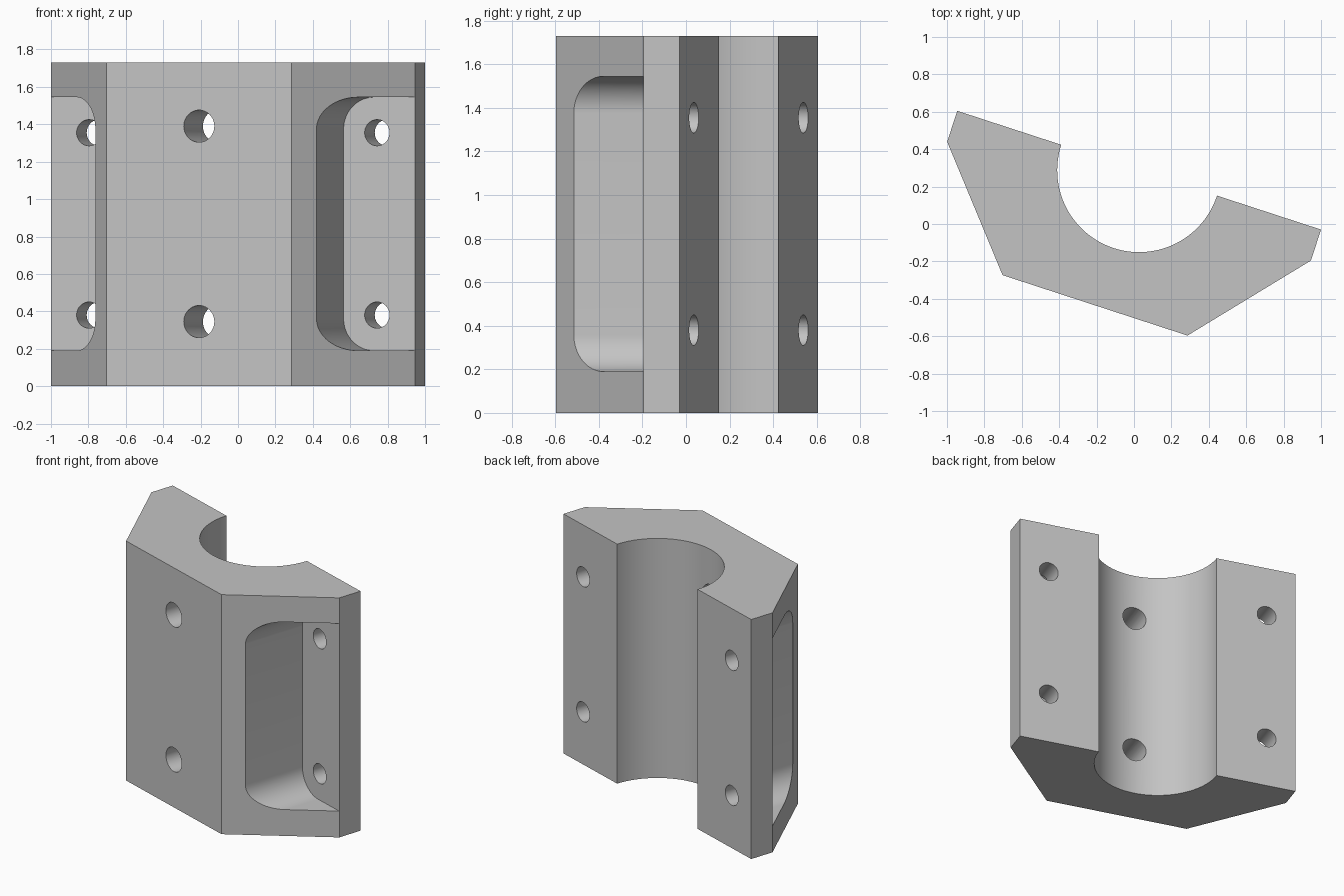
import bpy, bmesh, math
from mathutils import Matrix, Vector

HEIGHT = 1.73
HALF_WIDTH = 1.023      # half the mating face
LIP = -0.174            # depth of the flange edge and pocket floor
FRONT = -0.76           # depth of the front face
BORE = 0.438

if "Cube" in bpy.data.objects:
    bpy.data.objects.remove(bpy.data.objects["Cube"], do_unlink=True)

grey = bpy.data.materials.new("plain grey")
grey.use_nodes = True
colour = (0.55, 0.55, 0.55, 1)
grey.diffuse_color = colour
grey.node_tree.nodes["Principled BSDF"].inputs["Base Color"].default_value = colour


def prism(name, points, offset):
    """Extrude a closed outline of 3D points along an offset."""
    bm = bmesh.new()
    face = bm.faces.new([bm.verts.new(p) for p in points])
    top = bmesh.ops.extrude_face_region(bm, geom=[face])["geom"]
    bmesh.ops.translate(bm, vec=Vector(offset),
                        verts=[v for v in top if isinstance(v, bmesh.types.BMVert)])
    bmesh.ops.recalc_face_normals(bm, faces=bm.faces)
    mesh = bpy.data.meshes.new(name)
    bm.to_mesh(mesh)
    bm.free()
    mesh.materials.append(grey)
    obj = bpy.data.objects.new(name, mesh)
    bpy.context.collection.objects.link(obj)
    return obj


def arc(cx, cy, r, start, end, steps):
    angles = [math.radians(start + (end - start) * i / steps) for i in range(steps + 1)]
    return [(cx + r * math.cos(a), cy + r * math.sin(a)) for a in angles]


def hole(name, x, z, r, start, end):
    ring = arc(x, z, r, 0, 360, 40)[:-1]
    return prism(name, [(px, start, pz) for px, pz in ring], (0, end - start, 0))


# Clamp body: chamfered block with a half-round bore in its mating face
outline = [(HALF_WIDTH, 0), (HALF_WIDTH, LIP), (0.52, FRONT), (-0.52, FRONT),
           (-HALF_WIDTH, LIP), (-HALF_WIDTH, 0)]
outline += arc(0, 0, BORE, 180, 360, 72)
body = prism("clamp_body", [(x, y, 0) for x, y in outline], (0, 0, HEIGHT))

cutters = []
# Round-cornered pockets and flange bolt holes on both sides
pocket = [(1.2, 0.19)] + arc(0.792, 0.36, 0.17, 270, 180, 16)
pocket += arc(0.792, 1.375, 0.17, 180, 90, 16) + [(1.2, 1.545)]
for side in (1, -1):
    cutters.append(prism("pocket_cutter", [(side * x, LIP, z) for x, z in pocket],
                         (0, -1, 0)))
    for z in (0.38, 1.355):
        cutters.append(hole("bolt_cutter", side * 0.81, z, 0.07, -0.3, 0.1))
# Centre holes from the front face into the bore
for z in (0.345, 1.39):
    cutters.append(hole("centre_cutter", 0, z, 0.086, -1, -0.2))

bpy.ops.object.select_all(action="DESELECT")
bpy.context.view_layer.objects.active = body
body.select_set(True)
for cutter in cutters:
    mod = body.modifiers.new("cut", "BOOLEAN")
    mod.operation = "DIFFERENCE"
    mod.solver = "EXACT"
    mod.object = cutter
    bpy.ops.object.modifier_apply(modifier=mod.name)
    bpy.data.objects.remove(cutter, do_unlink=True)

# Turn the clamp to its resting angle
body.data.transform(Matrix.Translation((0.0275, 0.2875, 0))
                    @ Matrix.Rotation(math.radians(-18.08), 4, "Z"))
bpy.ops.object.shade_smooth_by_angle(angle=math.radians(30))
